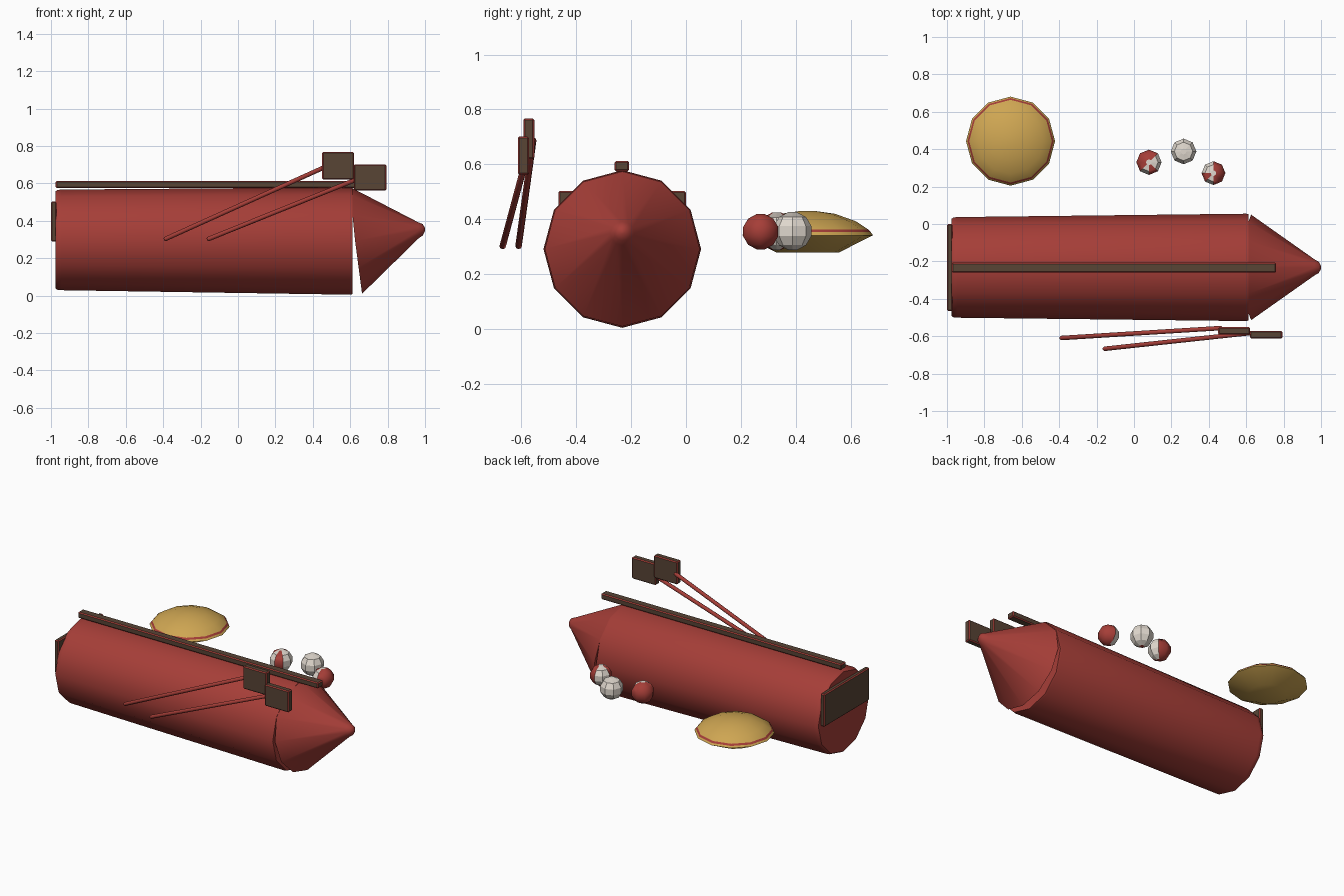
import bpy, bmesh, math
from mathutils import Vector

cube = bpy.data.objects.get("Cube")
if cube:
    bpy.data.objects.remove(cube, do_unlink=True)


def material(name, rgb):
    m = bpy.data.materials.new(name)
    m.use_nodes = True
    m.diffuse_color = (*rgb, 1)
    bsdf = next(n for n in m.node_tree.nodes if n.type == 'BSDF_PRINCIPLED')
    bsdf.inputs["Base Color"].default_value = (*rgb, 1)
    return m


RED = material("brick red", (0.38, 0.048, 0.039))
BROWN = material("dark brown", (0.098, 0.058, 0.036))
GOLD = material("golden crust", (0.62, 0.38, 0.085))
WHITE = material("off white", (0.75, 0.69, 0.62))


def finish(name, bm, mats, angle=None):
    bmesh.ops.recalc_face_normals(bm, faces=bm.faces[:])
    mesh = bpy.data.meshes.new(name)
    bm.to_mesh(mesh)
    bm.free()
    for m in mats:
        mesh.materials.append(m)
    ob = bpy.data.objects.new(name, mesh)
    bpy.context.collection.objects.link(ob)
    if angle:
        bpy.ops.object.select_all(action='DESELECT')
        ob.select_set(True)
        bpy.context.view_layer.objects.active = ob
        bpy.ops.object.shade_smooth_by_angle(angle=math.radians(angle))
    return ob


def loft(profile, sides, place):
    """Skin rings of (height, radius); place maps height and offsets to a point.
    Returns the mesh and a list of face bands, ending with the two caps."""
    bm = bmesh.new()
    turn = [2 * math.pi * i / sides for i in range(sides)]
    rings = [[bm.verts.new(place(h, r * math.sin(a), r * math.cos(a))) for a in turn]
             for h, r in profile]
    bands = []
    for lo, hi in zip(rings, rings[1:]):
        bands.append([bm.faces.new((lo[i - 1], lo[i], hi[i], hi[i - 1])) for i in range(sides)])
    bands.append([bm.faces.new(rings[0][::-1])])
    bands.append([bm.faces.new(rings[-1])])
    return bm, bands


def board(name, low, high):
    """Dark box whose bevelled edges are red."""
    low, high = Vector(low), Vector(high)
    bm = bmesh.new()
    bmesh.ops.create_cube(bm, size=1)
    for v in bm.verts:
        v.co = (low + high) / 2 + v.co * (high - low)
    ob = finish(name, bm, [BROWN, RED])
    bev = ob.modifiers.new("edge", 'BEVEL')
    bev.width = 0.006
    bev.segments = 1
    bev.material = 1


def stick(name, start, end, radius=0.012):
    start, end = Vector(start), Vector(end)
    rot = (end - start).to_track_quat('Z', 'Y')
    length = (end - start).length
    prof = [(0, radius * 0.6), (0.006, radius), (length - 0.006, radius), (length, radius * 0.6)]
    bm, _ = loft(prof, 8, lambda h, u, v: start + rot @ Vector((u, v, h)))
    finish(name, bm, [RED], 50)


# Long twelve-sided barrel, widening a little towards the nose
AXIS_Y, AXIS_Z = -0.232, 0.292
bm, _ = loft([(-0.975, 0.26), (-0.965, 0.267), (-0.945, 0.269), (0.60, 0.287), (0.612, 0.284)], 12,
             lambda h, u, v: (h, AXIS_Y + u, AXIS_Z + 0.006 * (h < 0) + v))
finish("barrel", bm, [RED], 40)


# Nose cone: its base leans forward at the bottom, its tip sits high
def nose_point(h, u, v):
    t = (h - 0.612) / 0.388
    z = AXIS_Z + 0.062 * t + v
    lean = max(0, (0.4 - z) / 0.38) * 0.05 if t < 0.05 else 0
    return (h + lean, AXIS_Y + u, z)


bm, _ = loft([(0.612, 0.282), (0.965, 0.043), (0.988, 0.03), (1.0, 0.008)], 12, nose_point)
finish("nose_cone", bm, [RED], 40)

# Ridge along the top and plate on the tail
board("top_ridge", (-0.975, -0.26, 0.575), (0.76, -0.207, 0.613))
board("tail_plate", (-1.0, -0.465, 0.29), (-0.97, 0.0, 0.503))

# Two paddles: square boards on slanting sticks
board("rear_paddle_board", (0.45, -0.592, 0.62), (0.62, -0.552, 0.768))
board("front_paddle_board", (0.62, -0.612, 0.562), (0.793, -0.572, 0.702))
stick("rear_paddle_stick", (-0.395, -0.61, 0.30), (0.47, -0.556, 0.69))
stick("front_paddle_stick", (-0.165, -0.668, 0.30), (0.63, -0.582, 0.62))

# Golden pie with a red line above its rim
pie = [(0.28, 0.115), (0.342, 0.238), (0.353, 0.23), (0.363, 0.221),
       (0.393, 0.175), (0.42, 0.10), (0.43, 0.03)]
bm, bands = loft(pie, 12, lambda h, u, v: (-0.66 + u, 0.443 + v, h))
for f in bands[2]:
    f.material_index = 1
finish("pie", bm, [GOLD, RED], 35)


# Red balls with white panels in chosen columns
def ball(name, x, y, z, radius, columns):
    lats = [math.radians(d) for d in (-77, -46, -15, 15, 46, 77)]
    prof = [(math.sin(a) * radius, math.cos(a) * radius) for a in lats]
    bm, bands = loft(prof, 8, lambda h, u, v: (x + u, y + v, z + h))
    panels = [f for band in bands[:-2] for i, f in enumerate(band) if i in columns]
    panels += bands[-1]
    bmesh.ops.inset_individual(bm, faces=panels, thickness=radius * 0.075)
    for f in panels:
        f.material_index = 1
    finish(name, bm, [RED, WHITE], 50)


ball("left_ball", 0.08, 0.33, 0.357, 0.07, (2, 3, 5))
ball("middle_ball", 0.265, 0.388, 0.357, 0.071, range(8))
ball("right_ball", 0.425, 0.272, 0.355, 0.066, (0, 5, 7))
